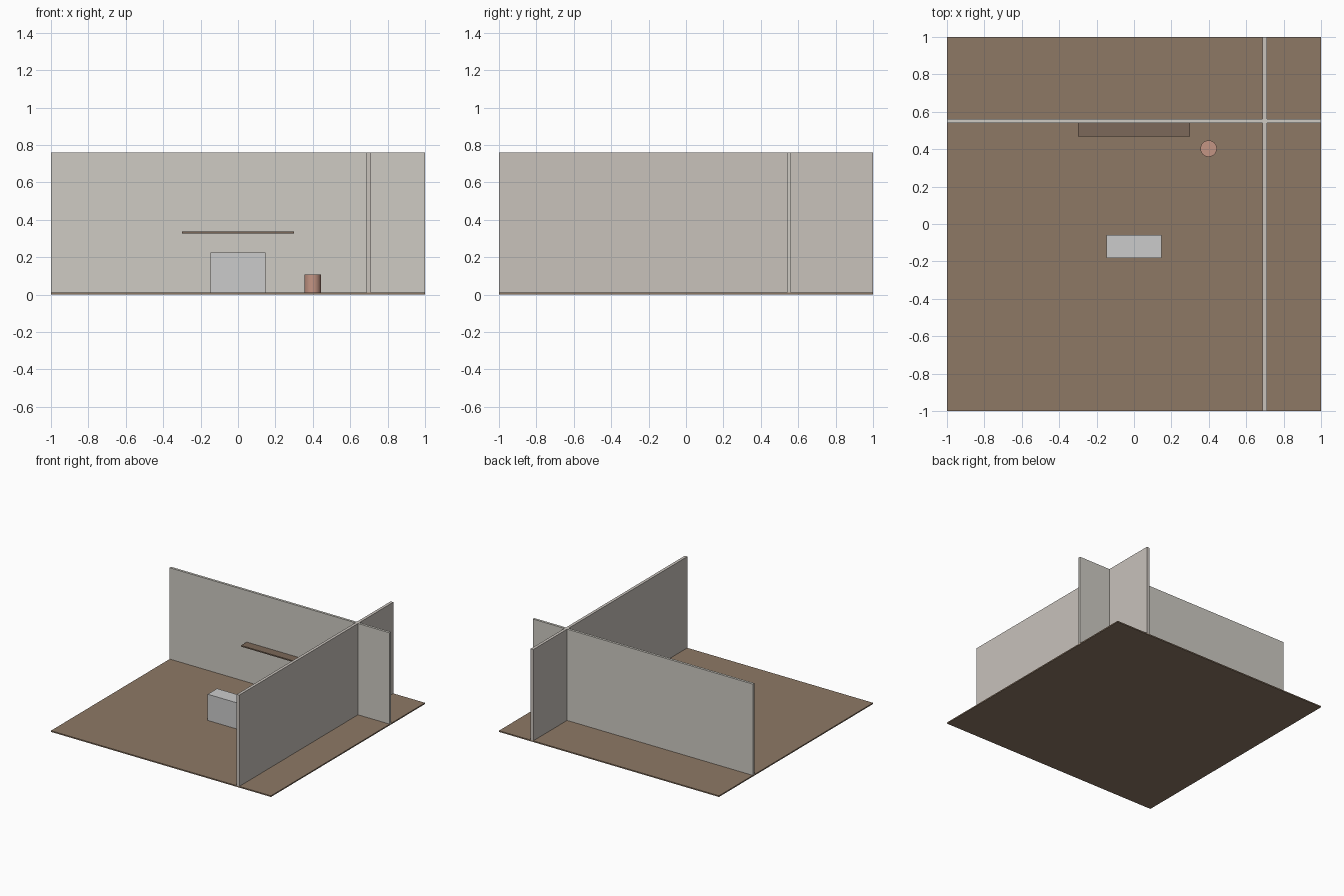
import bpy

if "Cube" in bpy.data.objects:
    bpy.data.objects.remove(bpy.data.objects["Cube"])

def material(name, rgb):
    m = bpy.data.materials.new(name)
    m.diffuse_color = (*rgb, 1)
    m.use_nodes = True
    m.node_tree.nodes["Principled BSDF"].inputs["Base Color"].default_value = m.diffuse_color
    return m

def box(name, lo, hi, mat):
    """Axis-aligned box between two corners."""
    bpy.ops.mesh.primitive_cube_add(size=1, location=[(a + b) / 2 for a, b in zip(lo, hi)])
    o = bpy.context.object
    o.name = name
    o.scale = [b - a for a, b in zip(lo, hi)]
    bpy.ops.object.transform_apply(location=False, rotation=False, scale=True)
    o.data.materials.append(mat)
    return o

wood = material("floor_wood", (0.27, 0.19, 0.13))
dark_wood = material("shelf_wood", (0.20, 0.14, 0.10))
plaster = material("back_plaster", (0.62, 0.60, 0.55))
side_plaster = material("side_plaster", (0.58, 0.54, 0.50))
white = material("box_white", (0.65, 0.65, 0.63))
clay = material("pot_clay", (0.55, 0.30, 0.23))

FLOOR, TOP = 0.01, 0.76

# Floor and the two crossing walls
box("floor", (-1, -1, 0), (1, 1, FLOOR), wood)
box("back_wall", (-1, 0.541, FLOOR), (1, 0.561, TOP), plaster)
box("side_wall", (0.688, -1, FLOOR), (0.712, 1, TOP), side_plaster)

# Furniture
box("shelf", (-0.3, 0.468, 0.327), (0.3, 0.541, 0.337), dark_wood)
box("counter_block", (-0.148, -0.182, FLOOR), (0.148, -0.06, 0.225), white)

# Round pot
bpy.ops.mesh.primitive_cylinder_add(vertices=32, radius=0.044, depth=0.107 - FLOOR,
                                    location=(0.399, 0.403, (0.107 + FLOOR) / 2))
pot = bpy.context.object
pot.name = "pot"
pot.data.materials.append(clay)
bpy.ops.object.shade_smooth_by_angle()
